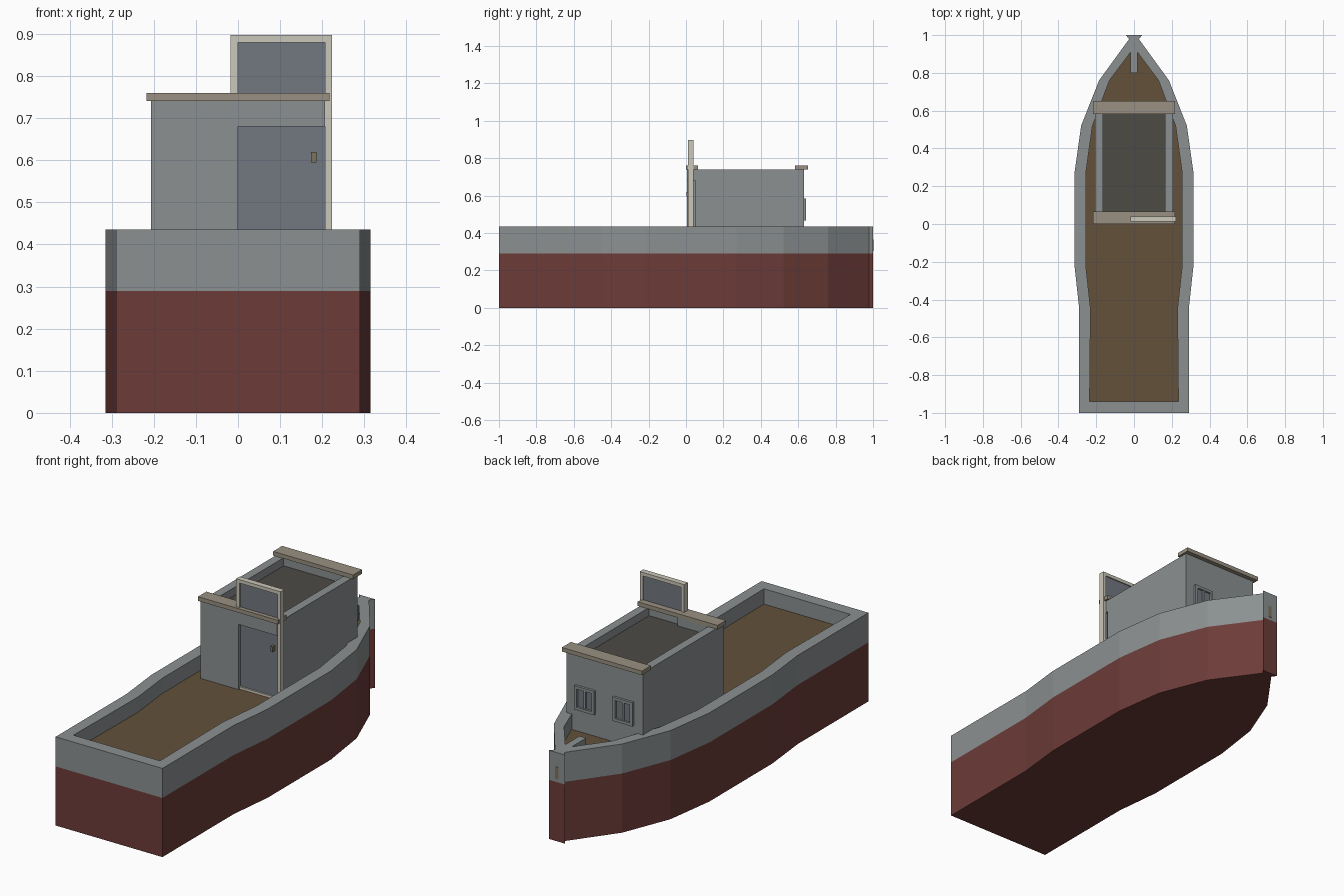
import bpy, bmesh

if "Cube" in bpy.data.objects:
    bpy.data.objects.remove(bpy.data.objects["Cube"])


def mat(name, r, g, b):
    m = bpy.data.materials.new(name)
    m.diffuse_color = (r, g, b, 1)
    m.use_nodes = True
    m.node_tree.nodes["Principled BSDF"].inputs["Base Color"].default_value = m.diffuse_color
    return m


RED = mat("red_paint", .15, .045, .04)
GREY = mat("grey_paint", .26, .28, .285)
WOOD = mat("deck_wood", .125, .083, .043)
ROOF = mat("dark_roof", .075, .069, .06)
DOOR = mat("door_blue_grey", .17, .19, .22)
TRIM = mat("tan_trim", .32, .28, .22)
CREAM = mat("cream_frame", .6, .57, .49)
BRASS = mat("brass", .2, .17, .1)


def finish(name, bm, m):
    bmesh.ops.recalc_face_normals(bm, faces=bm.faces)
    me = bpy.data.meshes.new(name)
    bm.to_mesh(me)
    bm.free()
    me.materials.append(m)
    ob = bpy.data.objects.new(name, me)
    bpy.context.collection.objects.link(ob)
    return ob


def add_box(bm, x0, x1, y0, y1, z0, z1):
    vs = bmesh.ops.create_cube(bm, size=1)["verts"]
    for v in vs:
        v.co = (x1 if v.co.x > 0 else x0, y1 if v.co.y > 0 else y0, z1 if v.co.z > 0 else z0)


def boxes(name, m, *dims):
    bm = bmesh.new()
    for d in dims:
        add_box(bm, *d)
    return finish(name, bm, m)


def prism(name, pts, z0, z1, m):
    bm = bmesh.new()
    f = bm.faces.new([bm.verts.new((x, y, z0)) for x, y in pts])
    ext = bmesh.ops.extrude_face_region(bm, geom=[f], use_keep_orig=True)
    for g in ext["geom"]:
        if isinstance(g, bmesh.types.BMVert):
            g.co.z = z1
    return finish(name, bm, m)


def ring(name, outer, inner, z0, z1, m):
    bm = bmesh.new()
    loops = [[bm.verts.new((x, y, z)) for x, y in p]
             for p, z in ((outer, z0), (outer, z1), (inner, z1), (inner, z0))]
    n = len(outer)
    for k in range(4):
        a, b = loops[k], loops[(k + 1) % 4]
        for i in range(n):
            j = (i + 1) % n
            bm.faces.new((a[i], a[j], b[j], b[i]))
    return finish(name, bm, m)


def mirrored(half):
    return half + [(-x, y) for x, y in reversed(half)]


# Hull plan, stern to bow
outer = mirrored([(.29, -1), (.29, -.45), (.315, -.22), (.315, .27),
                  (.28, .52), (.185, .76), (.025, .98)])
inner = mirrored([(.235, -.94), (.23, -.45), (.255, -.22), (.255, .27),
                  (.22, .52), (.13, .76), (.018, .91)])
prism("lower_hull", outer, 0, .29, RED)
ring("bulwark", outer, inner, .29, .435, GREY)
prism("deck", inner, .285, .36, WOOD)

# Flared bow post, bow knee and small bow fitting
stem = [(.025, .978), (.043, 1), (-.043, 1), (-.025, .978)]
prism("stem_lower", stem, 0, .29, RED)
prism("stem_upper", stem, .29, .435, GREY)
boxes("bow_knee", GREY, (-.018, .018, .8, .915, .36, .435))
boxes("bow_fitting", BRASS, (-.009, .009, .99, 1.0015, .305, .365))

# Cabin walls with a doorway at the front right corner
boxes("cabin_walls", GREY,
      (-.207, -.165, .05, .63, .355, .74),
      (.165, .207, .05, .63, .355, .74),
      (-.165, .165, .59, .63, .355, .74),
      (-.207, 0, .005, .065, .355, .74),
      (0, .207, .005, .05, .68, .74))
boxes("cabin_roof", ROOF, (-.165, .165, .05, .59, .68, .70))
boxes("front_roof_beam", TRIM, (-.217, .217, 0, .065, .74, .76))
boxes("back_roof_beam", TRIM, (-.217, .217, .582, .652, .74, .76))

# Tall door in its frame, standing through the roof
boxes("door_frame", CREAM,
      (-.018, 0, .012, .04, .36, .897),
      (.206, .223, .012, .04, .36, .897),
      (0, .206, .012, .04, .88, .897),
      (0, .206, .012, .04, .36, .372))
boxes("door", DOOR, (0, .206, .02, .034, .372, .88))
boxes("door_handle", BRASS, (.173, .186, .003, .02, .595, .62))

# Two framed windows in the back wall
for side, x in (("left", -.104), ("right", .104)):
    a, b, z0, z1, t = x - .054, x + .054, .468, .585, .014
    boxes(side + "_window_frame", GREY,
          (a, a + t, .625, .642, z0, z1), (b - t, b, .625, .642, z0, z1),
          (a + t, b - t, .625, .642, z0, z0 + t), (a + t, b - t, .625, .642, z1 - t, z1),
          (x - .006, x + .006, .625, .638, z0 + t, z1 - t))
    boxes(side + "_window_glass", DOOR, (a + t, b - t, .625, .632, z0 + t, z1 - t))
